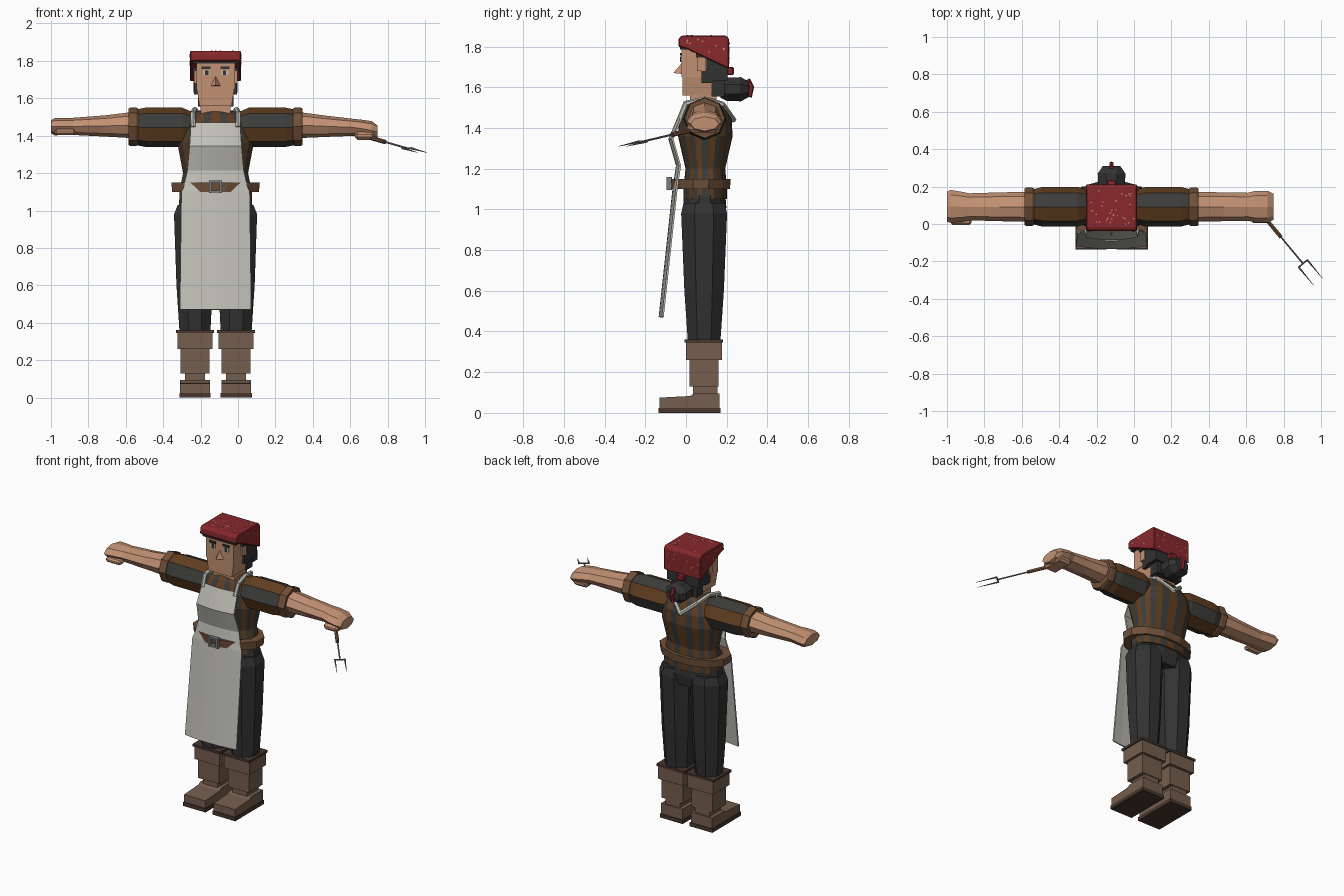
import bpy, bmesh, math, random
from mathutils import Vector, Matrix

if "Cube" in bpy.data.objects:
    bpy.data.objects.remove(bpy.data.objects["Cube"])

CX = -0.12          # centre line of the figure
CY = 0.092          # depth of the shoulders


def material(name, r, g, b):
    lin = [((c / 255 + 0.055) / 1.055) ** 2.4 for c in (r, g, b)] + [1]
    m = bpy.data.materials.new(name)
    m.use_nodes = True
    m.diffuse_color = lin
    bsdf = next(n for n in m.node_tree.nodes if n.type == 'BSDF_PRINCIPLED')
    bsdf.inputs["Base Color"].default_value = lin
    return m


SKIN = material("skin", 194, 145, 115)
BROWN = material("brown_stripe", 98, 63, 33)
CHAR = material("charcoal_stripe", 60, 60, 59)
TROUSER = material("dark_cloth", 50, 50, 51)
LINEN = material("pale_linen", 192, 191, 183)
BOOT = material("boot_leather", 116, 94, 78)
SOLE = material("dark_sole", 72, 55, 46)
RED = material("red_cloth", 136, 40, 44)
METAL = material("grey_metal", 122, 126, 130)
LEATHER = material("belt_leather", 112, 80, 57)


def finish(name, bm, mats, rule=None):
    bmesh.ops.recalc_face_normals(bm, faces=bm.faces)
    if rule:
        for f in bm.faces:
            f.material_index = rule(f)
    me = bpy.data.meshes.new(name)
    bm.to_mesh(me)
    bm.free()
    for m in mats:
        me.materials.append(m)
    ob = bpy.data.objects.new(name, me)
    bpy.context.collection.objects.link(ob)
    return ob


def loft(name, rings, mats, closed=False):
    """Skin a list of point rings; columns alternate between the materials."""
    bm = bmesh.new()
    vs = [[bm.verts.new(p) for p in r] for r in rings]
    n = len(vs[0])
    for a, b in zip(vs, vs[1:] + ([vs[0]] if closed else [])):
        for i in range(n):
            j = (i + 1) % n
            bm.faces.new((a[i], a[j], b[j], b[i])).material_index = i % len(mats)
    if not closed:
        bm.faces.new(vs[0])
        bm.faces.new(vs[-1])
    return finish(name, bm, mats)


def oval(z, cx, cy, hx, hy, n=8, phase=0.5, power=1.0):
    pts = []
    for i in range(n):
        a = 2 * math.pi * (i + phase) / n
        c, s = math.cos(a), math.sin(a)
        pts.append((cx + hx * math.copysign(abs(c) ** power, c),
                    cy + hy * math.copysign(abs(s) ** power, s), z))
    return pts


def arm_ring(s, off, cy, cz, hy, hz, n=8):
    return [(CX + s * off, cy - hy * math.sin(2 * math.pi * i / n),
             cz + hz * math.cos(2 * math.pi * i / n)) for i in range(n)]


def box(name, x, y, z, mat, bevel=0.0, taper=1.0):
    """Box from (min, max) ranges; taper narrows the bottom in x."""
    bm = bmesh.new()
    bmesh.ops.create_cube(bm, size=1)
    for v in bm.verts:
        k = taper if v.co.z < 0 else 1
        v.co = [(r[0] + r[1]) / 2 + c * (r[1] - r[0])
                for r, c in zip((x, y, z), (v.co.x * k, v.co.y, v.co.z))]
    if bevel:
        bmesh.ops.bevel(bm, geom=bm.edges[:], offset=bevel, segments=1, affect='EDGES')
    return finish(name, bm, [mat])


def pair(name, off, half, y, z, mat, **kw):
    for side, s in (("left", 1), ("right", -1)):
        c = CX + s * off
        box(f"{side}_{name}", (c - half, c + half), y, z, mat, **kw)


def beams(name, pts, r, mat, n=6, r_end=None):
    """Straight rods along a path."""
    bm = bmesh.new()
    for p, q in zip(pts, pts[1:]):
        p, q = Vector(p), Vector(q)
        rot = (q - p).to_track_quat('Z', 'Y').to_matrix().to_4x4()
        bmesh.ops.create_cone(bm, cap_ends=True, segments=n, radius1=r,
                              radius2=r if r_end is None else r_end, depth=(q - p).length + r * 0.6,
                              matrix=Matrix.Translation((p + q) / 2) @ rot)
    return finish(name, bm, [mat])


def extrude_yz(name, profile, half, mat, bevel=0.0):
    bm = bmesh.new()
    f = bm.faces.new([bm.verts.new((CX - half, y, z)) for y, z in profile])
    ext = bmesh.ops.extrude_face_region(bm, geom=[f])["geom"]
    bmesh.ops.translate(bm, vec=(2 * half, 0, 0), verts=[v for v in ext if isinstance(v, bmesh.types.BMVert)])
    if bevel:
        bmesh.ops.bevel(bm, geom=bm.edges[:], offset=bevel, segments=1, affect='EDGES')
    return finish(name, bm, [mat])


# Striped shirt
body = [(1.05, .195, .108), (1.10, .195, .108), (1.20, .175, .098), (1.36, .205, .135),
        (1.44, .195, .13), (1.51, .155, .095), (1.535, .085, .07)]
loft("striped_shirt", [oval(z, CX, CY + .003, hx, hy, 28, .5, .85) for z, hx, hy in body], [BROWN, CHAR])

# Belt and buckle
belt = [(1.10, .24, .148), (1.15, .245, .152), (1.15, .19, .105), (1.10, .19, .105)]
loft("belt", [oval(z, CX, .073, hx, hy, 12) for z, hx, hy in belt], [LEATHER], closed=True)
for i in (-1, 1):
    box("buckle_side", (CX + i * .028 - .007, CX + i * .028 + .007), (-.095, -.07), (1.095, 1.16), METAL)
    box("buckle_bar", (CX - .035, CX + .035), (-.093, -.07), (1.1275 + i * .026 - .006, 1.1275 + i * .026 + .006), METAL)

# Trousers
loft("trouser_waist", [oval(z, CX, CY, hx, hy, 12) for z, hx, hy in
                       ((.94, .16, .1), (1.01, .205, .11), (1.07, .2, .105))], [TROUSER])
for side, s in (("left", 1), ("right", -1)):
    legs = [(.33, .11, .088, .085), (.6, .112, .105, .105), (.98, .114, .117, .122), (1.03, .11, .1, .11)]
    loft(side + "_trouser_leg", [oval(z, CX + s * o, CY - .003, hx, hy) for z, o, hx, hy in legs], [TROUSER])

# Boots
pair("boot_rim", .11, .102, (-.008, .183), (.345, .36), SOLE)
pair("boot_cuff", .11, .094, (0, .178), (.26, .346), BOOT)
pair("boot_shaft", .11, .078, (.018, .16), (.13, .262), BOOT)
pair("boot_ankle", .11, .054, (.035, .155), (.085, .135), BOOT)
pair("boot_sole", .11, .084, (-.135, .17), (0, .025), SOLE)
for s in (1, -1):
    foot = extrude_yz("boot_foot", [(-.13, .025), (-.13, .075), (.02, .083), (.04, .095), (.165, .095), (.165, .025)],
                      .079, BOOT)
    foot.location.x = s * .11

# Arms: sleeves, cuffs, forearms and hands
for side, s in (("left", 1), ("right", -1)):
    sleeve = [(.1, .08, .075), (.145, .095, .09), (.18, .106, .106), (.37, .106, .106), (.425, .092, .095)]
    loft(side + "_sleeve", [arm_ring(s, o, CY, 1.445, hy, hz) for o, hy, hz in sleeve], [BROWN, CHAR])
    cuff = [(.415, .098, .098), (.425, .103, .103), (.455, .103, .103), (.465, .098, .098)]
    loft(side + "_sleeve_cuff", [arm_ring(s, o, CY, 1.448, hy, hz) for o, hy, hz in cuff], [LEATHER])
    if s < 0:   # open hand
        arm = [(.44, CY, 1.457, .08, .07), (.6, CY, 1.452, .077, .056), (.76, CY, 1.45, .072, .046),
               (.8, CY, 1.45, .08, .046), (.86, CY + .002, 1.448, .088, .046), (.88, CY, 1.448, .08, .035)]
        box("right_thumb", (CX - .86, CX - .75), (-.005, .04), (1.405, 1.435), SKIN, bevel=.01)
    else:       # closed fist
        arm = [(.44, CY, 1.457, .08, .07), (.6, CY, 1.45, .077, .056), (.73, CY, 1.445, .075, .046),
               (.77, CY, 1.44, .085, .047), (.835, CY, 1.428, .085, .05), (.865, CY, 1.42, .07, .035)]
        box("left_fist_fingers", (CX + .745, CX + .85), (.005, .16), (1.378, 1.42), SKIN, bevel=.014)
    loft(side + "_forearm", [arm_ring(s, *a) for a in arm], [SKIN])

# Fork in the left hand
tip = Vector((.985, -.31, 1.31))
d = (tip - Vector((.67, .07, 1.4))).normalized()
across = d.cross(Vector((0, 0, 1))).normalized() * .03
neck = tip - d * .13
beams("fork_handle", [(.67, .07, 1.4), tip - d * .32], .012, LEATHER)
beams("fork_shaft", [tip - d * .33, neck], .005, METAL)
beams("fork_crossbar", [neck - across, neck + across], .005, METAL)
for k in (-1, 1):
    beams("fork_tine", [neck + across * k, tip + across * k], .006, METAL, r_end=.001)

# Apron
bm = bmesh.new()
rows = [(1.47, -.03, .13), (1.345, -.082, .138), (1.215, -.045, .15), (1.125, -.058, .17),
        (1.10, -.062, .182), (.47, -.13, .19)]
grid = [[bm.verts.new((CX + hx * u / 3, y + .016 * (u / 3) ** 2, z)) for u in range(-3, 4)] for z, y, hx in rows]
for a, b in zip(grid, grid[1:]):
    for i in range(6):
        bm.faces.new((a[i], a[i + 1], b[i + 1], b[i]))
apron = finish("apron", bm, [LINEN])
sol = apron.modifiers.new("thickness", 'SOLIDIFY')
sol.thickness, sol.offset = .009, 0
for side, s in (("left", 1), ("right", -1)):
    path = [(.12, -.028, 1.45), (.122, .0, 1.52), (.112, .09, 1.54), (.09, .18, 1.515), (0, .233, 1.44)]
    beams(side + "_apron_strap", [(CX + s * x, y, z) for x, y, z in path], .014, LINEN)

# Head and face
box("neck", (CX - .08, CX + .08), (.02, .15), (1.5, 1.58), SKIN)
box("jaw", (CX - .1, CX + .1), (-.018, .13), (1.56, 1.65), SKIN, taper=.86)
box("face", (CX - .103, CX + .103), (-.022, .15), (1.65, 1.81), SKIN)
pair("ear", .108, .008, (.055, .095), (1.68, 1.75), SKIN)
bm = bmesh.new()
base = [bm.verts.new((CX + x, -.02, z)) for x, z in ((-.028, 1.665), (.028, 1.665), (0, 1.72))]
point = bm.verts.new((CX, -.062, 1.67))
bm.faces.new(base)
for i in range(3):
    bm.faces.new((base[i], base[(i + 1) % 3], point))
finish("nose", bm, [SKIN])
pair("eyebrow", .05, .024, (-.03, -.022), (1.757, 1.769), TROUSER)
pair("eye_white", .05, .018, (-.026, -.021), (1.724, 1.75), LINEN)
pair("pupil", .048, .009, (-.029, -.022), (1.724, 1.75), TROUSER)

# Hair, stepped at the sides, and bun
box("hair_fringe", (CX - .122, CX + .122), (-.03, .1), (1.785, 1.815), TROUSER)
box("hair_back", (CX - .118, CX + .118), (.1, .205), (1.63, 1.81), TROUSER)
box("hair_nape", (CX - .095, CX + .095), (.125, .19), (1.555, 1.64), TROUSER)
pair("hair_temple", .11, .012, (.05, .11), (1.745, 1.8), TROUSER)
pair("hair_sideburn", .104, .011, (.075, .13), (1.62, 1.69), TROUSER)
bun = [(.17, .045), (.2, .062), (.27, .064), (.31, .04)]
loft("hair_bun", [[(CX + 1.25 * r * math.sin(a * math.pi / 4 + .39), y, 1.59 + r * math.cos(a * math.pi / 4 + .39))
                   for a in range(8)] for y, r in bun], [TROUSER])
beams("bun_ribbon", [(CX, .305, 1.635), (CX, .322, 1.6), (CX, .312, 1.555)], .012, RED)
box("kerchief_knot", (CX - .025, CX + .025), (.2, .235), (1.66, 1.7), RED, bevel=.006)

# Kerchief with small pale spots
extrude_yz("kerchief", [(-.038, 1.8), (-.036, 1.84), (-.022, 1.853), (.2, 1.853), (.212, 1.835),
                        (.212, 1.69), (.1, 1.742), (.0, 1.79)], .137, RED, bevel=.005)
random.seed(4)
bm = bmesh.new()
for k in range(60):
    u, v = random.uniform(-.12, .12), random.uniform(0, 1)
    if k < 30:
        at, rot = (CX + u, v * .2 - .01, 1.854), Matrix.Identity(4)
    elif k < 42:
        at, rot = (CX + u, .213, 1.71 + v * .11), Matrix.Rotation(-math.pi / 2, 4, 'X')
    else:
        s = 1 if k % 2 else -1
        y = CY + u * .8
        at = (CX + s * .138, y, 1.805 - max(0, y) * .4 * v + .03 * (1 - v))
        rot = Matrix.Rotation(s * math.pi / 2, 4, 'Y')
    bmesh.ops.create_circle(bm, cap_ends=True, segments=6, radius=.0045, matrix=Matrix.Translation(at) @ rot)
spots = finish("kerchief_spots", bm, [SKIN])
spots.modifiers.new("thickness", 'SOLIDIFY').thickness = .002
